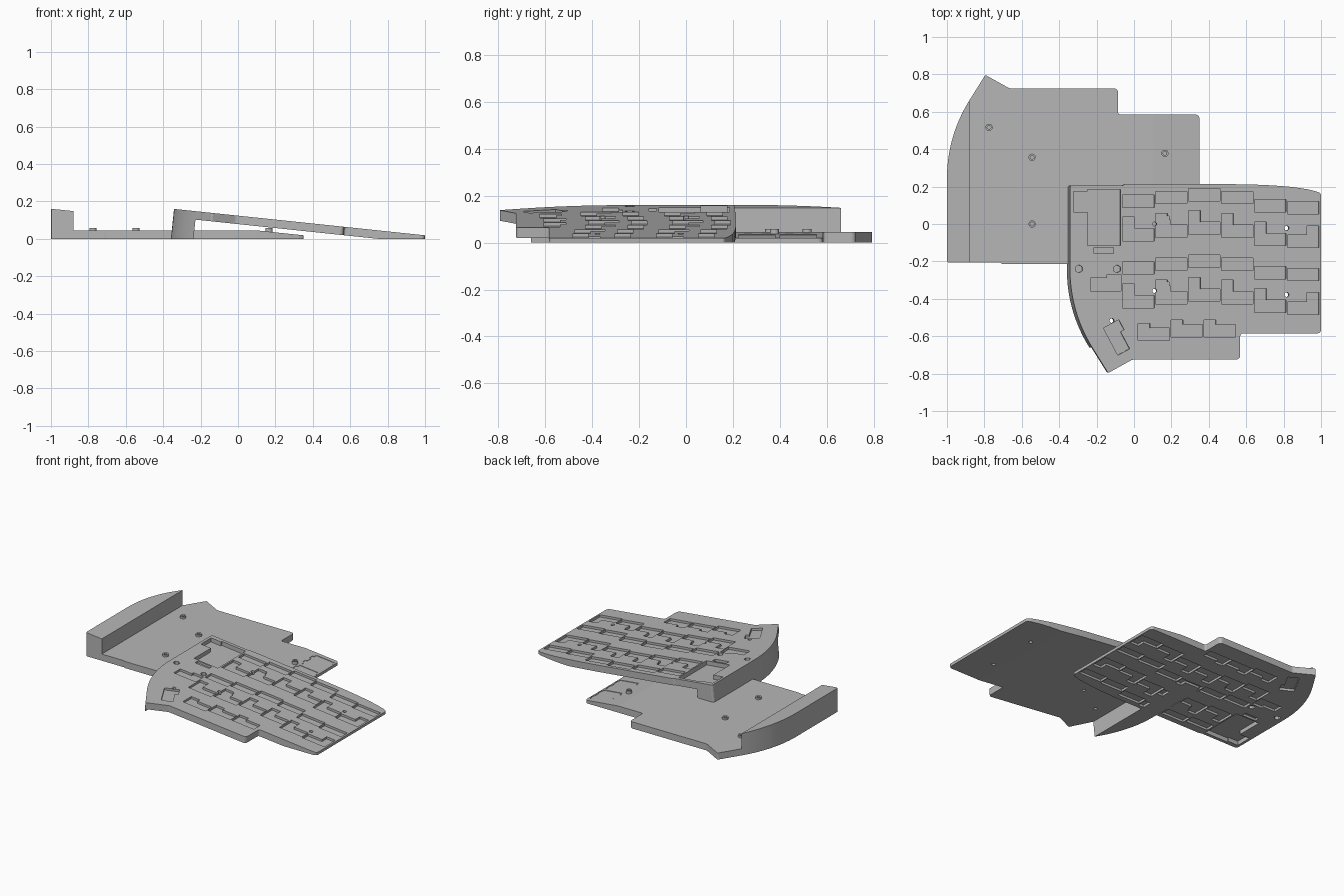
import bpy, bmesh, math
from mathutils import Matrix, Vector

if "Cube" in bpy.data.objects:
    bpy.data.objects.remove(bpy.data.objects["Cube"])

TILT = math.radians(6)
THICK = 0.045
# Placement of the tilted half; its inverse brings the desk plane into the flat frame
TILTED = Matrix.Translation((0.011, 0, 0.123)) @ Matrix.Rotation(TILT, 4, 'Y')
FLIPPED = Matrix.Translation((-0.645, 0, 0)) @ Matrix.Rotation(math.pi, 4, 'X')
DESK = TILTED.inverted()

grey = bpy.data.materials.new("grey plastic")
grey.diffuse_color = (0.47, 0.47, 0.47, 1)
grey.use_nodes = True
grey.node_tree.nodes["Principled BSDF"].inputs["Base Color"].default_value = grey.diffuse_color


def new_object(name, bm):
    bmesh.ops.recalc_face_normals(bm, faces=bm.faces)
    me = bpy.data.meshes.new(name)
    bm.to_mesh(me)
    bm.free()
    me.materials.append(grey)
    ob = bpy.data.objects.new(name, me)
    bpy.context.collection.objects.link(ob)
    return ob


def box(bm, x0, x1, y0, y1, z0, z1, matrix=Matrix()):
    m = matrix @ Matrix.Translation(((x0 + x1) / 2, (y0 + y1) / 2, (z0 + z1) / 2))
    m = m @ Matrix.Diagonal((x1 - x0, y1 - y0, z1 - z0, 1))
    bmesh.ops.create_cube(bm, size=1, matrix=m)


def cylinder(bm, x, y, z0, z1, r, sides):
    bmesh.ops.create_cone(bm, cap_ends=True, segments=sides, radius1=r, radius2=r,
                          depth=z1 - z0, matrix=Matrix.Translation((x, y, (z0 + z1) / 2)))


def fillet(corners):
    """Round each (x, y, trim) corner with a quadratic curve."""
    pts = []
    for i, (x, y, d) in enumerate(corners):
        p = Vector((x, y))
        if d == 0:
            pts.append(p)
            continue
        a = p + (Vector(corners[i - 1][:2]) - p).normalized() * d
        b = p + (Vector(corners[(i + 1) % len(corners)][:2]) - p).normalized() * d
        n = 20 if d > 0.1 else 6
        for k in range(n + 1):
            t = k / n
            pts.append(a * (1 - t) ** 2 + p * 2 * t * (1 - t) + b * t * t)
    return pts


def cut(ob, bm):
    cutter = new_object("cutter", bm)
    cutter.hide_render = True
    mod = ob.modifiers.new("cut", 'BOOLEAN')
    mod.operation = 'DIFFERENCE'
    mod.solver = 'EXACT'
    mod.use_self = True
    mod.object = cutter
    dg = bpy.context.evaluated_depsgraph_get()
    me = bpy.data.meshes.new_from_object(ob.evaluated_get(dg))
    ob.modifiers.clear()
    ob.data = me
    bpy.data.objects.remove(cutter)


# Case outline, key face at z = 0 and body below it
OUTLINE = [(-0.355, 0.207, 0.015), (-0.07, 0.207, 0), (-0.06, 0.213, 0), (0.51, 0.213, 0),
           (0.63, 0.211, 0), (0.74, 0.206, 0), (0.84, 0.198, 0), (0.92, 0.186, 0),
           (0.97, 0.174, 0), (0.995, 0.163, 0.01), (0.995, -0.585, 0.025),
           (0.56, -0.585, 0.015), (0.56, -0.725, 0.025), (-0.02, -0.725, 0.01),
           (-0.15, -0.797, 0.008), (-0.355, -0.47, 0.23)]
bm = bmesh.new()
face = bm.faces.new([bm.verts.new((p.x, p.y, 0)) for p in fillet(OUTLINE)])
ext = bmesh.ops.extrude_face_region(bm, geom=[face])
bmesh.ops.translate(bm, vec=(0, 0, -0.2),
                    verts=[v for v in ext["geom"] if isinstance(v, bmesh.types.BMVert)])
plate = new_object("tilted_case", bm)

# Hollow under the plate, leaving the side foot
bm = bmesh.new()
box(bm, -0.235, 2, -2, 2, -1, -THICK)
cut(plate, bm)
# Foot and thin end sliced level with the desk
bm = bmesh.new()
box(bm, -3, 3, -3, 3, -1, 0, DESK)
cut(plate, bm)

# Switch socket pockets in the key face
DEEP = 0.015
bm = bmesh.new()


def pocket(x0, x1, y0, y1, depth=DEEP):
    box(bm, x0, x1, y0, y1, -depth, 0.1)


COLUMN_TOPS = [0.155, 0.175, 0.19, 0.175, 0.13, 0.12]
for c, top in enumerate(COLUMN_TOPS):
    x0 = -0.072 + c * 0.177
    x1 = x0 + 0.170
    for row in (0, 1):
        y = top - 0.357 * row
        pocket(x0, x1, y - 0.066, y)
        y -= 0.18
        pocket(x0, x1, y - 0.066, y)
        if c == 5:
            pocket(x1 - 0.064, x1, y - 0.03, y + 0.05)
        else:
            pocket(x0, x0 + 0.064, y - 0.03, y + 0.062)
for y in (0.0, -0.353):                       # small wiring pockets
    pocket(0.125, 0.178, y - 0.01, y + 0.042)
    pocket(0.112, 0.186, y - 0.02, y + 0.022)
for x0, y in ((0.01, -0.555), (0.187, -0.537), (0.364, -0.537)):   # thumb row
    pocket(x0, x0 + 0.171, y - 0.068, y)
    pocket(x0, x0 + 0.065, y - 0.03, y + 0.024)
turn = Matrix.Translation((-0.105, -0.612, 0)) @ Matrix.Rotation(math.radians(-62), 4, 'Z')
box(bm, -0.082, 0.082, -0.036, 0.036, -DEEP, 0.1, turn)
box(bm, -0.082, -0.022, 0.0, 0.058, -DEEP, 0.1, turn)

# Controller bay, connector slots, nut seats
pocket(-0.262, -0.083, -0.115, 0.185, 0.028)
pocket(-0.337, -0.24, 0.065, 0.175, 0.028)
pocket(-0.225, -0.12, -0.158, -0.126)
pocket(-0.245, -0.08, -0.357, -0.288)
pocket(-0.157, -0.08, -0.32, -0.27)
for x in (-0.307, -0.102):
    cylinder(bm, x, -0.24, -0.02, 0.1, 0.021, 6)
cut(plate, bm)

# Flat twin made from the same shell, before the screw holes
base = plate.copy()
base.data = plate.data.copy()
base.name = "flipped_case"
bpy.context.collection.objects.link(base)

# Screw holes
SCREWS = [(0.1, 0.0), (0.1, -0.357), (0.81, -0.022), (0.81, -0.378), (-0.13, -0.517)]
bm = bmesh.new()
for x, y in SCREWS:
    cylinder(bm, x, y, -0.3, 0.1, 0.012, 20)
cut(plate, bm)

# Shallow notched switch seats on the sloped thin end of the flat twin
bm = bmesh.new()
for y in (-0.478, -0.302):
    box(bm, 0.848, 0.985, y - 0.078, y + 0.078, -0.05, 0.003, DESK)
    box(bm, 0.836, 0.991, y - 0.055, y - 0.02, -0.05, 0.003, DESK)
    box(bm, 0.836, 0.991, y + 0.02, y + 0.055, -0.05, 0.003, DESK)
cut(base, bm)

# Screw bosses on the flat twin
for x, y in SCREWS:
    bm = bmesh.new()
    cylinder(bm, x, y, -0.058, -0.03, 0.019, 24)
    boss = new_object("screw_boss", bm)
    bm = bmesh.new()
    cylinder(bm, x, y, -0.1, -0.046, 0.01, 20)
    cut(boss, bm)
    boss.matrix_world = FLIPPED

plate.matrix_world = TILTED
base.matrix_world = FLIPPED
